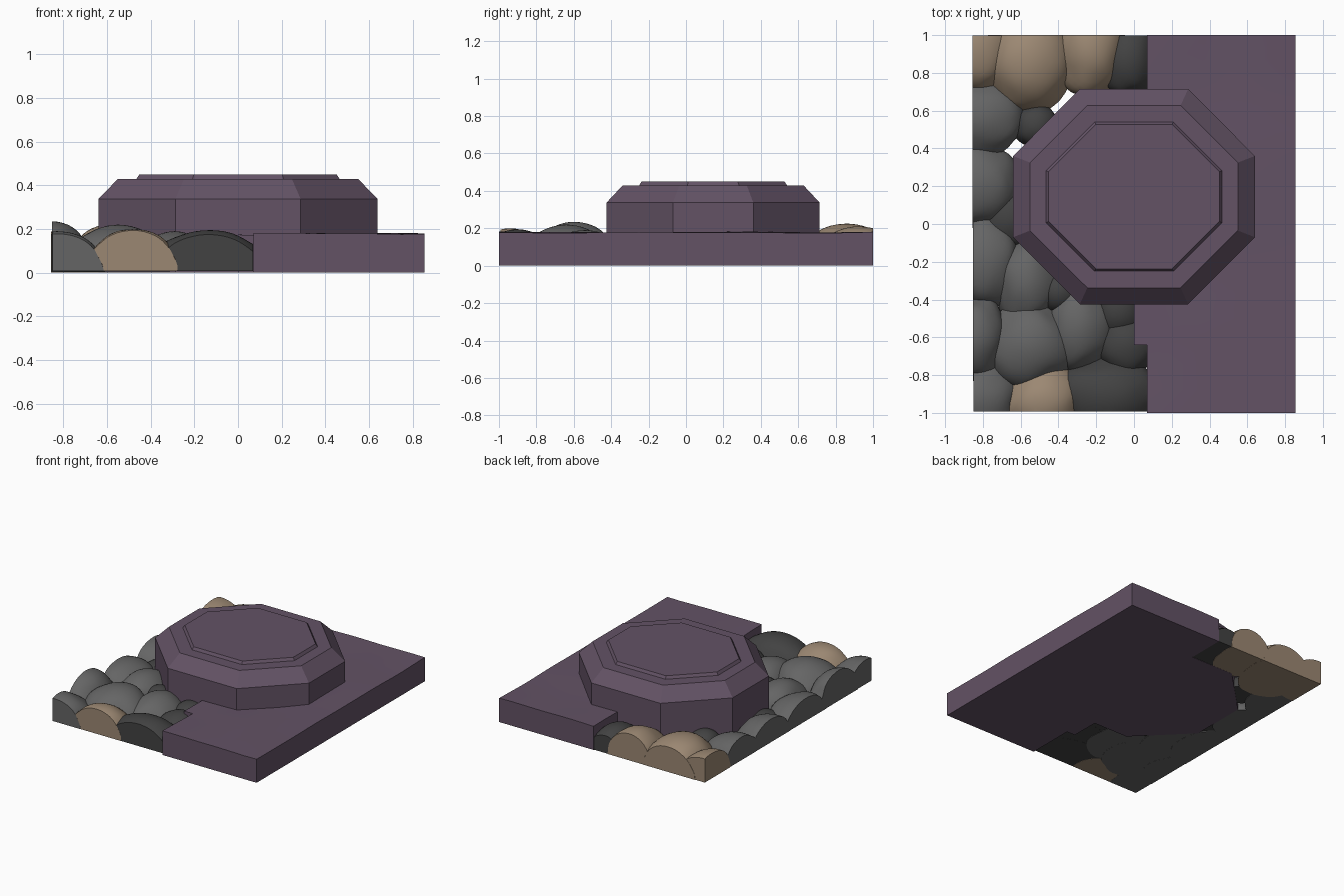
import bpy, bmesh, math, random
from mathutils import Vector, noise

cube = bpy.data.objects.get("Cube")
if cube:
    bpy.data.objects.remove(cube)


def material(name, colour):
    m = bpy.data.materials.new(name)
    m.use_nodes = True
    m.diffuse_color = (*colour, 1)
    m.node_tree.nodes["Principled BSDF"].inputs["Base Color"].default_value = (*colour, 1)
    return m


PURPLE = material("purple stone", (0.125, 0.085, 0.13))
GREY = material("grey rock", (0.13, 0.13, 0.13))
DARK = material("dark rock", (0.055, 0.055, 0.055))
TAN = material("tan rock", (0.33, 0.245, 0.17))


def finish(name, bm, mat, smooth=None):
    bmesh.ops.recalc_face_normals(bm, faces=bm.faces)
    mesh = bpy.data.meshes.new(name)
    bm.to_mesh(mesh)
    bm.free()
    mesh.materials.append(mat)
    ob = bpy.data.objects.new(name, mesh)
    bpy.context.collection.objects.link(ob)
    if smooth:
        bpy.ops.object.select_all(action="DESELECT")
        ob.select_set(True)
        bpy.context.view_layer.objects.active = ob
        bpy.ops.object.shade_smooth_by_angle(angle=math.radians(smooth))
    return ob


def cut(bm, point, normal, fill=False):
    """Slice the mesh; with fill, drop the side the normal points to and cap it."""
    geom = bm.verts[:] + bm.edges[:] + bm.faces[:]
    res = bmesh.ops.bisect_plane(bm, geom=geom, plane_co=point, plane_no=normal, clear_outer=fill)
    if fill:
        edges = [e for e in res["geom_cut"] if isinstance(e, bmesh.types.BMEdge)]
        if edges:
            bmesh.ops.edgeloop_fill(bm, edges=edges)


# Paved floor slab with a shallow step along its inner edge and a gently worn top
bm = bmesh.new()
outline = [(0.07, -1), (0.855, -1), (0.855, 1), (0.07, 1), (0.07, 0.71), (0, 0.71), (0, -0.64), (0.07, -0.64)]
base = bm.faces.new([bm.verts.new((x, y, 0)) for x, y in outline])
extruded = bmesh.ops.extrude_face_region(bm, geom=[base], use_keep_orig=True)
for v in extruded["geom"]:
    if isinstance(v, bmesh.types.BMVert):
        v.co.z = 0.177
for i in range(1, 16):
    cut(bm, (0, -1 + i / 8, 0), (0, 1, 0))
for i in range(1, 7):
    cut(bm, (i / 8, 0, 0), (1, 0, 0))
for v in bm.verts:
    if v.co.z > 0.1:
        v.co.z += 0.008 * noise.noise(Vector((v.co.x * 3, v.co.y * 3, 0.5)))
finish("floor_slab", bm, PURPLE, 30)

# Octagonal plinth: stacked rings of (half x, half y, flat half x, flat half y, z)
rings = [
    (0.64, 0.57, 0.287, 0.215, 0),
    (0.64, 0.57, 0.287, 0.215, 0.337),
    (0.55, 0.483, 0.247, 0.18, 0.43),
    (0.465, 0.395, 0.208, 0.138, 0.43),
    (0.452, 0.382, 0.202, 0.132, 0.45),
]
bm = bmesh.new()
loops = []
for hx, hy, fx, fy, z in rings:
    quarter = [(hx, fy), (fx, hy)]
    pts = quarter + [(-x, y) for x, y in reversed(quarter)]
    pts += [(-x, -y) for x, y in pts]
    loops.append([bm.verts.new((x, y + 0.145, z)) for x, y in pts])
for low, high in zip(loops, loops[1:]):
    for i in range(8):
        j = (i + 1) % 8
        bm.faces.new((low[i], low[j], high[j], high[i]))
bm.faces.new(loops[0])
bm.faces.new(loops[-1])
finish("octagonal_plinth", bm, PURPLE)

# Boulders: (x, y, half width, half depth, height, material)
boulders = [
    (-0.56, 0.86, 0.24, 0.27, 0.225, TAN),
    (-0.23, 0.92, 0.19, 0.25, 0.21, TAN),
    (-0.84, 0.92, 0.22, 0.24, 0.19, TAN),
    (-0.03, 0.87, 0.15, 0.2, 0.17, DARK),
    (-0.81, 0.56, 0.23, 0.2, 0.18, GREY),
    (-0.82, 0.21, 0.21, 0.23, 0.18, GREY),
    (-0.52, 0.52, 0.12, 0.12, 0.13, DARK),
    (-0.8, -0.21, 0.2, 0.25, 0.18, GREY),
    (-0.57, -0.31, 0.17, 0.23, 0.19, GREY),
    (-0.85, -0.6, 0.19, 0.23, 0.235, GREY),
    (-0.55, -0.64, 0.24, 0.24, 0.22, GREY),
    (-0.29, -0.54, 0.18, 0.24, 0.19, GREY),
    (-0.83, -0.92, 0.23, 0.2, 0.19, GREY),
    (-0.48, -0.94, 0.22, 0.2, 0.2, TAN),
    (-0.13, -0.9, 0.28, 0.2, 0.195, DARK),
    (-0.04, -0.64, 0.16, 0.17, 0.16, DARK),
    (-0.08, -0.45, 0.14, 0.16, 0.15, DARK),
    (-0.4, -0.36, 0.12, 0.12, 0.15, DARK),
    (-0.66, 0.03, 0.14, 0.16, 0.12, DARK),
]
random.seed(4)
for n, (x, y, rx, ry, h, mat) in enumerate(boulders):
    bm = bmesh.new()
    bmesh.ops.create_icosphere(bm, subdivisions=4, radius=1)
    seed = Vector((random.uniform(0, 50), n * 3, 0))
    for v in bm.verts:
        p = v.co.copy()
        bump = 1 + 0.13 * noise.noise(p * 1.3 + seed) + 0.03 * noise.noise(p * 3 + seed)
        v.co = Vector((x + p.x * rx * bump, y + p.y * ry * bump, 0.01 + p.z * (h - 0.01)))
    # Trim to the edges of the tile, the slab side and the ground
    gap = n * 0.0006
    for point, normal in [
        ((-0.857 + gap, 0, 0), (-1, 0, 0)),
        ((0.068, 0, 0), (1, 0, 0)),
        ((0, 1 - gap, 0), (0, 1, 0)),
        ((0, -1 + gap, 0), (0, -1, 0)),
        ((0, 0, gap), (0, 0, -1)),
    ]:
        cut(bm, point, normal, True)
    finish(f"boulder_{n + 1}", bm, mat, 40)
